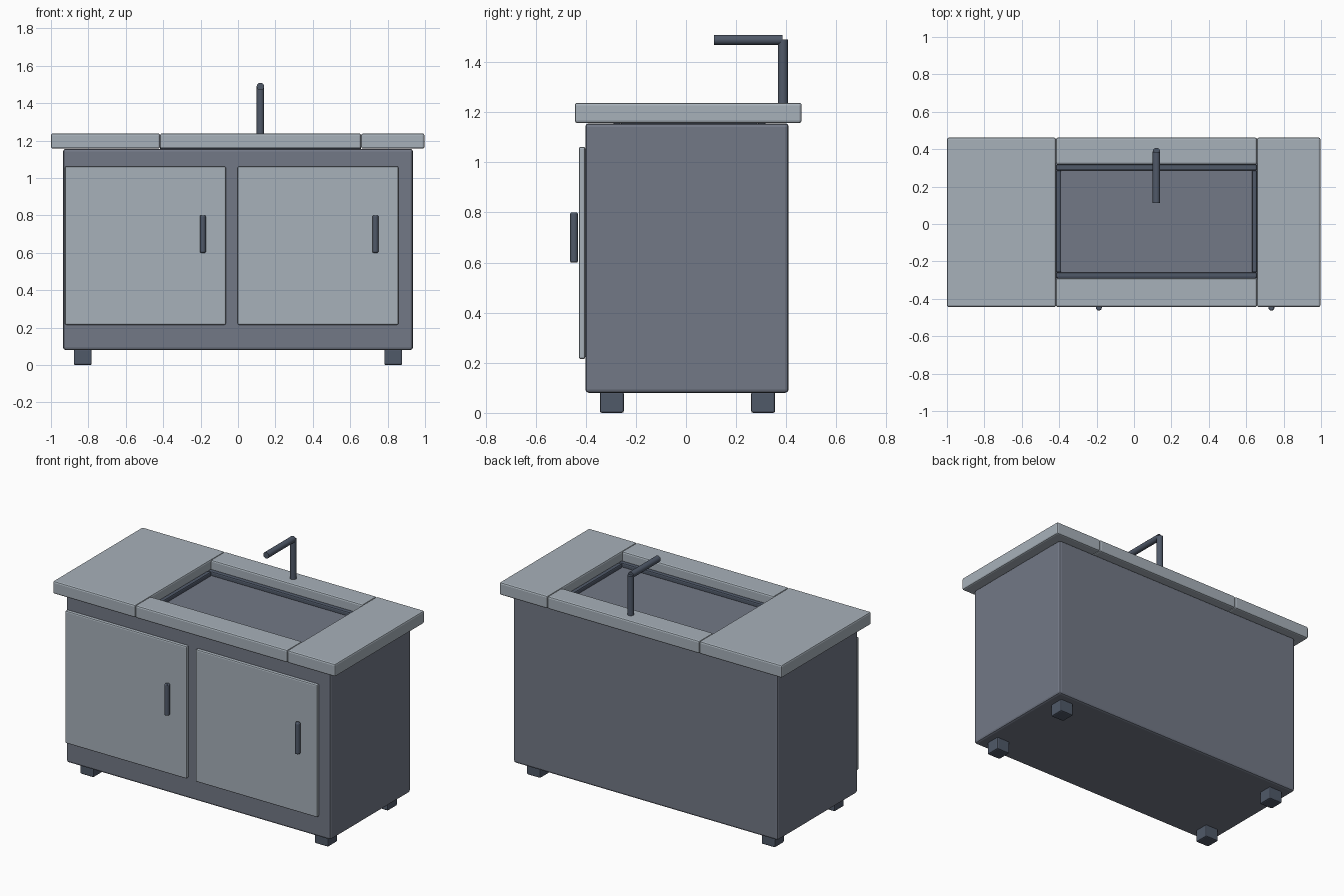
import bpy, math

if "Cube" in bpy.data.objects:
    bpy.data.objects.remove(bpy.data.objects["Cube"])


def finish(ob, name, bevel, segments=2):
    ob.name = name
    if bevel:
        m = ob.modifiers.new("Bevel", 'BEVEL')
        m.width = bevel
        m.segments = segments
        m.limit_method = 'ANGLE'
        m.angle_limit = math.radians(40)
    return ob


def box(name, x, y, z, bevel=0.01):
    """Bevelled box from (min, max) ranges."""
    bpy.ops.mesh.primitive_cube_add(
        size=1, location=[(a + b) / 2 for a, b in (x, y, z)])
    ob = bpy.context.object
    ob.scale = [b - a for a, b in (x, y, z)]
    bpy.ops.object.transform_apply(location=False, rotation=False, scale=True)
    return finish(ob, name, bevel)


def rod(name, center, radius, length, rot=(0, 0, 0), bevel=0.0):
    bpy.ops.mesh.primitive_cylinder_add(
        vertices=20, radius=radius, depth=length, location=center, rotation=rot)
    bpy.ops.object.shade_smooth_by_angle(angle=math.radians(35))
    return finish(bpy.context.object, name, bevel)


def paint(obs, name, color):
    mat = bpy.data.materials.new(name)
    mat.diffuse_color = color
    mat.use_nodes = True
    mat.node_tree.nodes["Principled BSDF"].inputs["Base Color"].default_value = mat.diffuse_color
    for ob in obs:
        ob.data.materials.append(mat)


# Cabinet body; its top doubles as the basin floor
body = box("cabinet_body", (-0.935, 0.935), (-0.402, 0.41), (0.08, 1.156), 0.014)

# Countertop: two side slabs, front and back strips around the sink
top_z = (1.157, 1.238)
L, R = -0.417, 0.658
light = [
    box("counter_left", (-1.0, L), (-0.444, 0.462), top_z),
    box("counter_right", (R, 0.997), (-0.444, 0.462), top_z),
    box("counter_front_strip", (L, R), (-0.444, -0.29), top_z),
    box("counter_back_strip", (L, R), (0.318, 0.462), top_z),
]
dark = []

# Sink rim bars
rim_z = (1.15, 1.182)
dark += [
    box("sink_rim_front", (L, R), (-0.29, -0.26), rim_z, 0.008),
    box("sink_rim_back", (L, R), (0.287, 0.318), rim_z, 0.008),
    box("sink_rim_left", (L, L + 0.028), (-0.26, 0.287), rim_z, 0.008),
    box("sink_rim_right", (R - 0.028, R), (-0.26, 0.287), rim_z, 0.008),
]

# Doors with upright handles
for side, x in (("left", -0.925), ("right", -0.002)):
    light.append(box(f"door_{side}", (x, x + 0.86), (-0.428, -0.402),
                     (0.215, 1.062), 0.008))
    dark.append(rod(f"handle_{side}", (x + 0.737, -0.447, 0.7), 0.016, 0.2,
                    bevel=0.006))

# Feet
for sx, x in (("left", -0.83), ("right", 0.83)):
    for sy, y in (("front", -0.296), ("back", 0.308)):
        dark.append(box(f"foot_{sy}_{sx}", (x - 0.048, x + 0.048),
                        (y - 0.048, y + 0.048), (0.0, 0.085), 0.008))

# Faucet
dark.append(rod("faucet_post", (0.12, 0.387, 1.355), 0.02, 0.27))
dark.append(rod("faucet_spout", (0.12, 0.249, 1.489), 0.02, 0.274,
                (math.pi / 2, 0, 0)))

paint([body], "body_grey", (0.17, 0.19, 0.24, 1))
paint(light, "light_grey", (0.39, 0.44, 0.49, 1))
paint(dark, "dark_grey", (0.08, 0.10, 0.14, 1))
